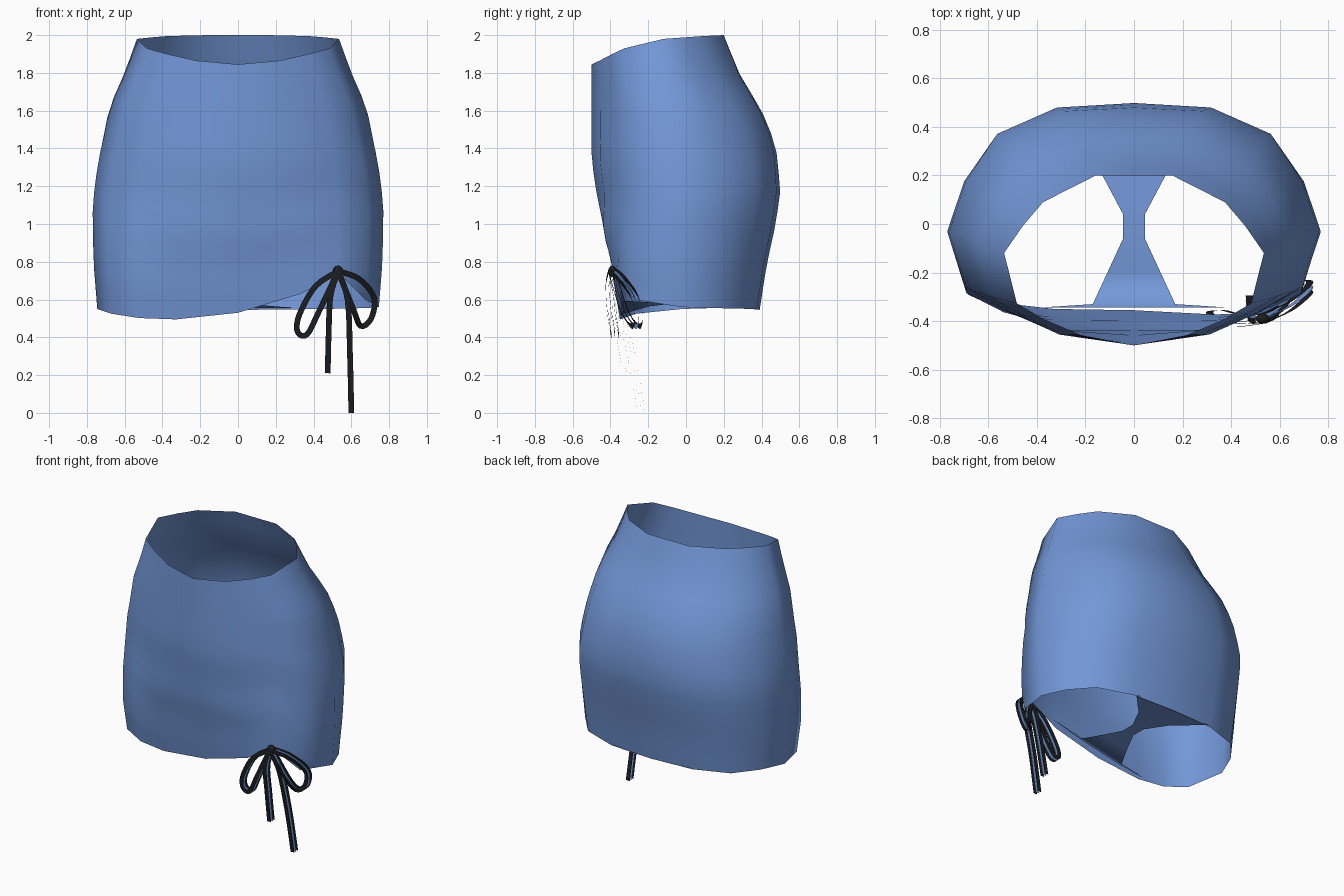
import bpy, bmesh
from mathutils import Vector

cube = bpy.data.objects.get("Cube")
if cube:
    bpy.data.objects.remove(cube, do_unlink=True)


def material(name, rgb):
    m = bpy.data.materials.new(name)
    m.use_nodes = True
    m.diffuse_color = (*rgb, 1)
    m.node_tree.nodes["Principled BSDF"].inputs["Base Color"].default_value = m.diffuse_color
    return m


blue = material("denim_blue", (0.17, 0.31, 0.68))
black = material("cord_black", (0.012, 0.013, 0.016))


def lerp(a, b, t):
    return a + (b - a) * t


def clamp(t):
    return min(max(t, 0), 1)


def sample(table, z):
    """Piecewise linear lookup in a list of (height, value), top first."""
    for (z0, v0), (z1, v1) in zip(table, table[1:]):
        if z >= z1:
            return lerp(v0, v1, clamp((z - z0) / (z1 - z0)))
    return table[-1][1]


def mesh_object(name, bm, *mats):
    me = bpy.data.meshes.new(name)
    bm.to_mesh(me)
    bm.free()
    for m in mats:
        me.materials.append(m)
    ob = bpy.data.objects.new(name, me)
    bpy.context.collection.objects.link(ob)
    bpy.ops.object.select_all(action='DESELECT')
    ob.select_set(True)
    bpy.context.view_layer.objects.active = ob
    bpy.ops.object.shade_smooth_by_angle(angle=1.4)


# Body profiles: half width, front depth and back depth by height
WIDTH = [(2, .525), (1.98, .535), (1.8, .6), (1.62, .68), (1.3, .745), (1.1, .77), (.8, .765), (.55, .745)]
FRONT = [(1.85, -.5), (1.35, -.5), (1.2, -.48), (1, -.44), (.92, -.43), (.84, -.4), (.7, -.385), (.5, -.35)]
BACK = [(2, .2), (1.8, .28), (1.6, .4), (1.42, .475), (1.18, .5), (1, .475), (.8, .43), (.55, .39)]

# Columns from front to back: waist (across, depth), hip (across, depth), waist z, hem z at -x, hem z at +x
COLUMNS = [
    (0, 0, 0, 0, 1.845, .53, .53),
    (.37, .06, .44, .04, 1.865, .495, .63),
    (.66, .15, .70, .13, 1.9, .502, .74),
    (.87, .24, .90, .22, 1.93, .525, .60),
    (1, .54, 1, .45, 1.98, .55, .56),
    (.86, .70, .91, .67, 1.988, .555, .555),
    (.71, .84, .74, .87, 1.995, .552, .552),
    (.30, 1, .42, .98, 2, .548, .548),
    (0, 1, 0, 1, 2, .545, .545),
]


def skirt_point(col, side, s):
    wu, wv, hu, hv, top, hem_r, hem_l = col
    z = lerp(top, hem_l if side > 0 else hem_r, s)
    k = clamp((z - 1.15) / .85)
    depth = lerp(hv, wv, k)
    if hv < .3:  # the front flattens towards the hem
        depth = max(depth - .1 * (1 - clamp((z - .75) / .4)), 0)
    x = side * sample(WIDTH, z) * lerp(hu, wu, k)
    return Vector((x, lerp(sample(FRONT, z), sample(BACK, z), depth), z))


# Skirt shell
around = [(c, 1) for c in COLUMNS] + [(c, -1) for c in COLUMNS[-2:0:-1]]
LEVELS = 14
bm = bmesh.new()
rings = [[bm.verts.new(skirt_point(c, side, i / LEVELS)) for c, side in around] for i in range(LEVELS + 1)]
for upper, lower in zip(rings, rings[1:]):
    for j in range(len(around)):
        k = (j + 1) % len(around)
        bm.faces.new((upper[j], lower[j], lower[k], upper[k]))
mesh_object("skirt", bm, blue)

# Inner strip joining the front hem to the back hem: half width, y, z, sideways tilt
STRIP = [(.40, -.345, .59, .2), (.17, -.33, .56, .2), (.105, -.19, .575, .1), (.045, -.06, .58, 0),
         (.045, .04, .58, 0), (.13, .2, .57, 0), (.30, .38, .555, 0)]
bm = bmesh.new()
rows = [[bm.verts.new((side * x, y, z + side * x * tilt)) for side in (-1, 1)] for x, y, z, tilt in STRIP]
for a, b in zip(rows, rows[1:]):
    bm.faces.new((a[0], a[1], b[1], b[0]))
mesh_object("inner_strip", bm, blue)


def smooth_path(points, steps=5):
    """Catmull-Rom curve through the points."""
    p = [Vector(q) for q in points]
    p = [p[0]] + p + [p[-1]]
    path = []
    for a, b, c, d in zip(p, p[1:], p[2:], p[3:]):
        for i in range(steps):
            t = i / steps
            path.append(b + (c - a) * t / 2 + (a * 2 - b * 5 + c * 4 - d) * t * t / 2
                        + (b * 3 - a - c * 3 + d) * t ** 3 / 2)
    return path + [p[-1]]


# Tie cords: three thin ribbons facing forward, the middle one blue
def cord(name, points, half=.015, gap=.02):
    path = smooth_path(points)
    bm = bmesh.new()
    for layer in (-1, 0, 1):
        edges = []
        for i, p in enumerate(path):
            d = path[min(i + 1, len(path) - 1)] - path[max(i - 1, 0)]
            across = Vector((d.z, 0, -d.x)).normalized() * half
            centre = p + Vector((0, layer * gap, 0))
            edges.append((bm.verts.new(centre - across), bm.verts.new(centre + across)))
        for a, b in zip(edges, edges[1:]):
            face = bm.faces.new((a[0], a[1], b[1], b[0]))
            face.material_index = 1 if layer == 0 else 0
    mesh_object(name, bm, black, blue)


KNOT = (.53, -.39, .75)
cord("right_bow_loop", [KNOT, (.41, -.405, .67), (.325, -.395, .52), (.315, -.38, .43), (.365, -.375, .415),
                        (.43, -.39, .54), KNOT])
cord("left_bow_loop", [KNOT, (.64, -.34, .71), (.72, -.27, .61), (.705, -.25, .5), (.65, -.27, .46),
                       (.61, -.33, .55), KNOT])
cord("right_tail", [KNOT, (.49, -.385, .62), (.48, -.35, .42), (.475, -.315, .21)])
cord("left_tail", [KNOT, (.58, -.36, .6), (.593, -.29, .3), (.6, -.235, 0)])

# Knot, flattened front to back
bm = bmesh.new()
bmesh.ops.create_uvsphere(bm, u_segments=10, v_segments=6, radius=.03)
bmesh.ops.scale(bm, verts=bm.verts, vec=(1, .7, 1))
bmesh.ops.translate(bm, verts=bm.verts, vec=KNOT)
mesh_object("bow_knot", bm, black)
